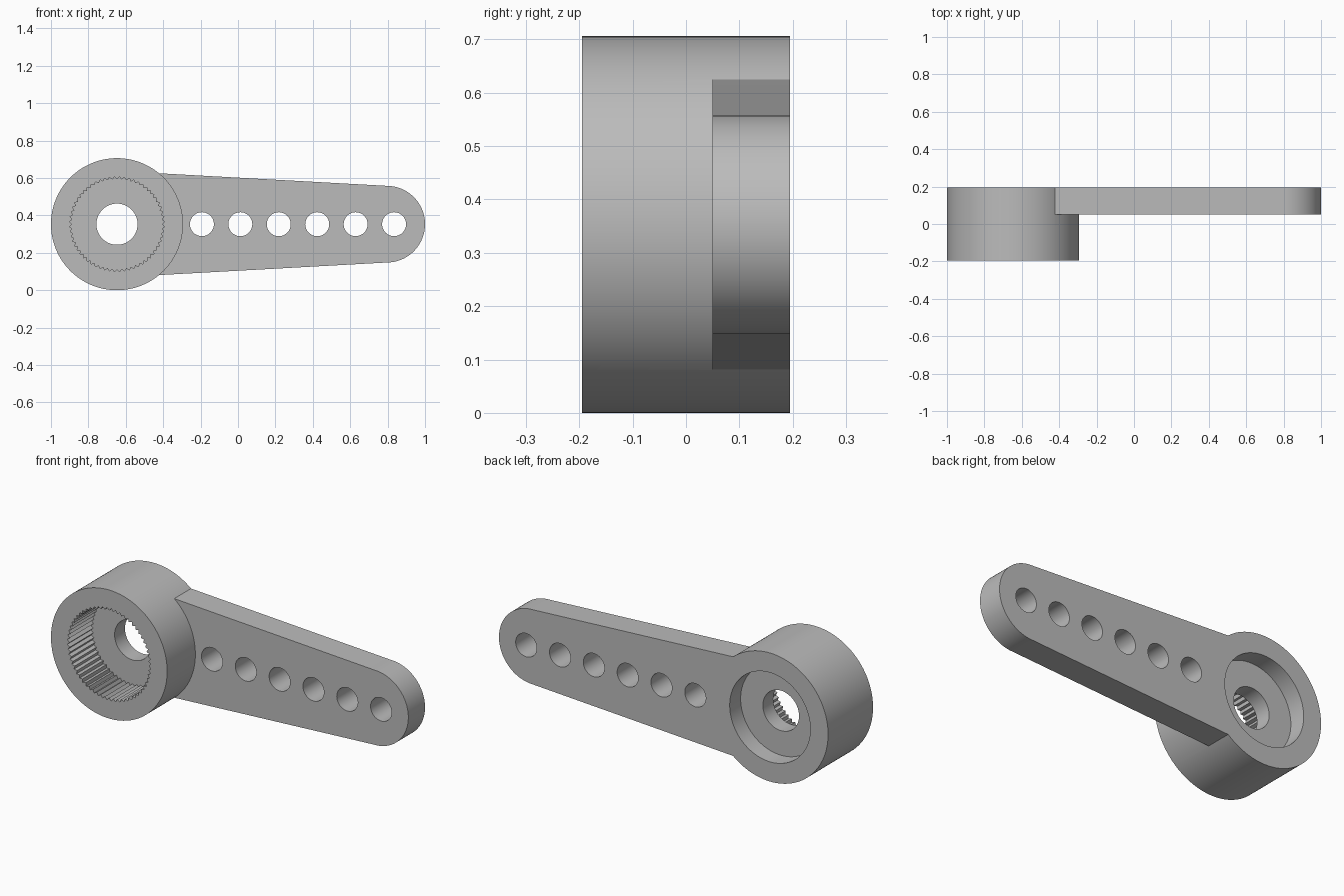
import bpy
import bmesh
from math import cos, sin, pi, radians

cube = bpy.data.objects.get("Cube")
if cube:
    bpy.data.objects.remove(cube, do_unlink=True)

CZ = 0.353               # height of the centre line
HUB_X, HUB_R = -0.647, 0.353
FRONT, BACK = -0.195, 0.195
ARM_FRONT = 0.05
TIP_X, TIP_R = 0.795, 0.205

grey = bpy.data.materials.new("grey_plastic")
grey.use_nodes = True
colour = (0.5, 0.5, 0.5, 1)
grey.diffuse_color = colour
grey.node_tree.nodes["Principled BSDF"].inputs["Base Color"].default_value = colour


def arc(x, r, start=0, end=2 * pi, n=96, closed=True):
    """Points on an arc in the xz plane."""
    steps = n if closed else n - 1
    angles = [start + (end - start) * i / steps for i in range(n)]
    return [(x + r * cos(a), CZ + r * sin(a)) for a in angles]


def prism(name, outline, y0, y1):
    """Extrude an xz outline from y0 to y1."""
    bm = bmesh.new()
    face = bm.faces.new([bm.verts.new((x, y0, z)) for x, z in outline])
    result = bmesh.ops.extrude_face_region(bm, geom=[face])
    verts = [v for v in result["geom"] if isinstance(v, bmesh.types.BMVert)]
    bmesh.ops.translate(bm, verts=verts, vec=(0, y1 - y0, 0))
    bmesh.ops.recalc_face_normals(bm, faces=bm.faces)
    mesh = bpy.data.meshes.new(name)
    bm.to_mesh(mesh)
    bm.free()
    mesh.materials.append(grey)
    obj = bpy.data.objects.new(name, mesh)
    bpy.context.collection.objects.link(obj)
    return obj


def combine(target, other, operation):
    """Apply a boolean and discard the second part."""
    mod = target.modifiers.new(operation.lower(), "BOOLEAN")
    mod.operation, mod.solver, mod.object = operation, "EXACT", other
    bpy.context.view_layer.objects.active = target
    bpy.ops.object.modifier_apply(modifier=mod.name)
    bpy.data.objects.remove(other, do_unlink=True)


# Hub and tapered arm joined into one body
horn = prism("servo_arm", arc(HUB_X, HUB_R, n=128), FRONT, BACK)
outline = arc(TIP_X, TIP_R, -pi / 2, pi / 2, 48, closed=False)
outline += [(-0.42, CZ + 0.272), (-0.55, CZ + 0.279),
            (-0.55, CZ - 0.279), (-0.42, CZ - 0.272)]
combine(horn, prism("arm", outline, ARM_FRONT, BACK), "UNION")

# Splined front socket
TEETH = 60
spline = []
for i in range(TEETH * 2):
    r = 0.254 if i % 2 else 0.24
    a = pi * i / TEETH
    spline.append((HUB_X + r * cos(a), CZ + r * sin(a)))
combine(horn, prism("socket_cutter", spline, FRONT - 0.1, 0.01), "DIFFERENCE")

# Rear recess and screw hole
combine(horn, prism("recess_cutter", arc(HUB_X, 0.245), 0.1, BACK + 0.1), "DIFFERENCE")
combine(horn, prism("screw_cutter", arc(HUB_X, 0.11, n=64), -0.1, 0.15), "DIFFERENCE")

# Row of linkage holes
for i in range(6):
    hole = prism("hole_cutter", arc(-0.193 + 0.2055 * i, 0.064, n=48), 0, BACK + 0.1)
    combine(horn, hole, "DIFFERENCE")

# Smooth curved walls, crisp edges
bpy.ops.object.select_all(action="DESELECT")
horn.select_set(True)
bpy.context.view_layer.objects.active = horn
bpy.ops.object.shade_smooth_by_angle(angle=radians(30))
